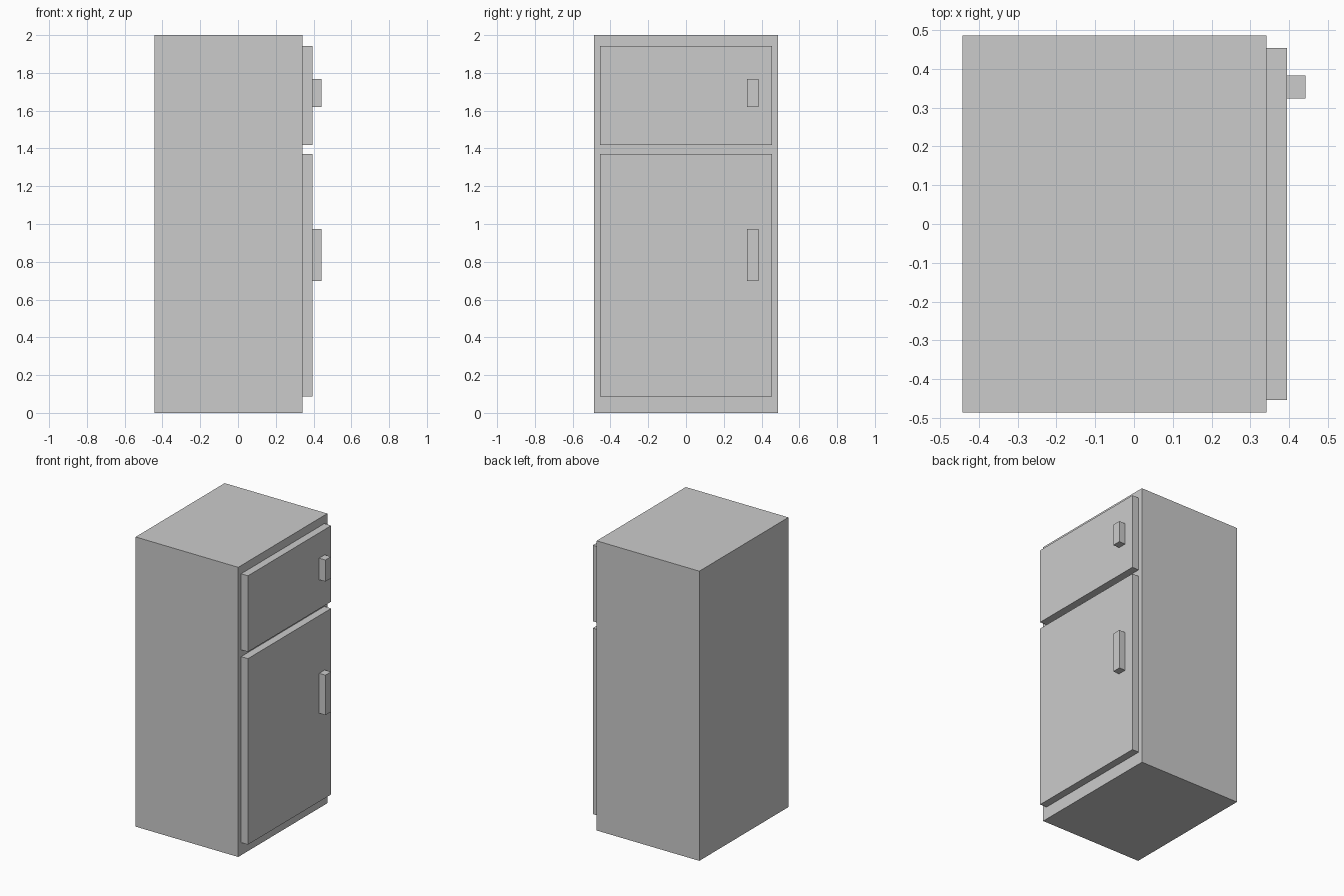
import bpy

if "Cube" in bpy.data.objects:
    bpy.data.objects.remove(bpy.data.objects["Cube"])


def box(name, x, y, z):
    """Add a box spanning the given (min, max) ranges."""
    spans = (x, y, z)
    bpy.ops.mesh.primitive_cube_add(size=1, location=[(a + b) / 2 for a, b in spans])
    obj = bpy.context.object
    obj.name = name
    obj.scale = [b - a for a, b in spans]
    bpy.ops.object.transform_apply(location=False, rotation=False, scale=True)
    return obj


BACK, FACE, DOOR, GRIP = -0.442, 0.342, 0.394, 0.442   # depth steps along x
HALF_WIDTH, DOOR_HALF = 0.486, 0.454

# Cabinet
box("cabinet", (BACK, FACE), (-HALF_WIDTH, HALF_WIDTH), (0, 2))

# Doors on the +x face, each with its handle
for name, door_z, handle_z in (
    ("freezer", (1.418, 1.943), (1.619, 1.768)),
    ("fridge", (0.087, 1.371), (0.697, 0.973)),
):
    box(name + "_door", (FACE, DOOR), (-DOOR_HALF, DOOR_HALF), door_z)
    box(name + "_handle", (DOOR, GRIP), (0.323, 0.383), handle_z)
